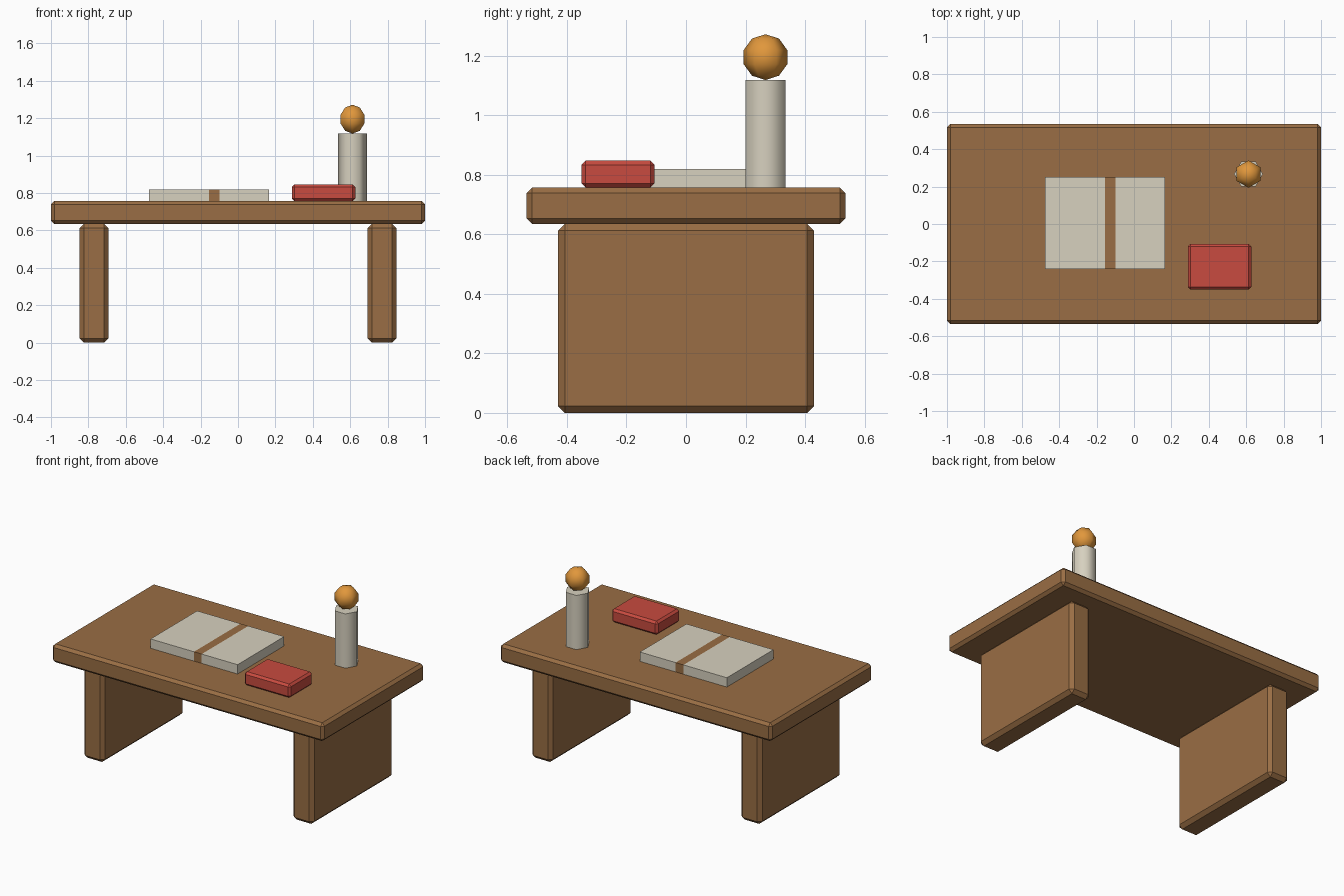
import bpy, math

if "Cube" in bpy.data.objects:
    bpy.data.objects.remove(bpy.data.objects["Cube"])


def material(name, rgb):
    m = bpy.data.materials.new(name)
    m.diffuse_color = (*rgb, 1)
    m.use_nodes = True
    m.node_tree.nodes["Principled BSDF"].inputs["Base Color"].default_value = m.diffuse_color
    return m


wood = material("wood brown", (0.32, 0.155, 0.058))
cream = material("cream", (0.68, 0.635, 0.52))
red = material("box red", (0.58, 0.07, 0.05))
orange = material("flame orange", (0.75, 0.31, 0.045))


def box(name, x, y, z, mat, chamfer=0):
    """Box spanning the given (low, high) ranges, with an optional chamfer."""
    spans = (x, y, z)
    bpy.ops.mesh.primitive_cube_add(size=1, location=[(a + b) / 2 for a, b in spans])
    ob = bpy.context.object
    ob.name = name
    ob.scale = [b - a for a, b in spans]
    bpy.ops.object.transform_apply(location=False, rotation=False, scale=True)
    if chamfer:
        mod = ob.modifiers.new("chamfer", 'BEVEL')
        mod.width = chamfer
        mod.segments = 1
    ob.data.materials.append(mat)
    return ob


TOP = 0.757  # height of the table surface

# Table: slab top on two panel legs
box("table_top", (-1, 1), (-0.535, 0.535), (0.635, TOP), wood, 0.018)
for side, x in (("left", (-0.847, -0.693)), ("right", (0.693, 0.847))):
    box(side + "_leg", x, (-0.43, 0.43), (0, 0.635), wood, 0.023)

# Open book: two page blocks with a brown spine between them
for name, x, mat in (("left_pages", (-0.476, -0.156), cream),
                     ("book_spine", (-0.156, -0.099), wood),
                     ("right_pages", (-0.099, 0.165), cream)):
    box(name, x, (-0.24, 0.25), (TOP, 0.819), mat)

# Small red box
box("red_box", (0.288, 0.627), (-0.351, -0.106), (TOP, 0.847), red, 0.014)

# Six-sided candle, with a vertex pointing along x
CX, CY = 0.612, 0.267
bpy.ops.mesh.primitive_cylinder_add(vertices=6, radius=0.077, depth=1.118 - TOP,
                                    location=(CX, CY, (1.118 + TOP) / 2),
                                    rotation=(0, 0, math.radians(30)))
candle = bpy.context.object
candle.name = "candle"
candle.data.materials.append(cream)
bpy.ops.object.shade_smooth_by_angle(angle=math.radians(62))

# Round flame, low-poly sphere
bpy.ops.mesh.primitive_uv_sphere_add(segments=6, ring_count=5, radius=0.077,
                                     location=(CX, CY, 1.195))
flame = bpy.context.object
flame.name = "flame"
flame.data.materials.append(orange)
bpy.ops.object.shade_smooth()
